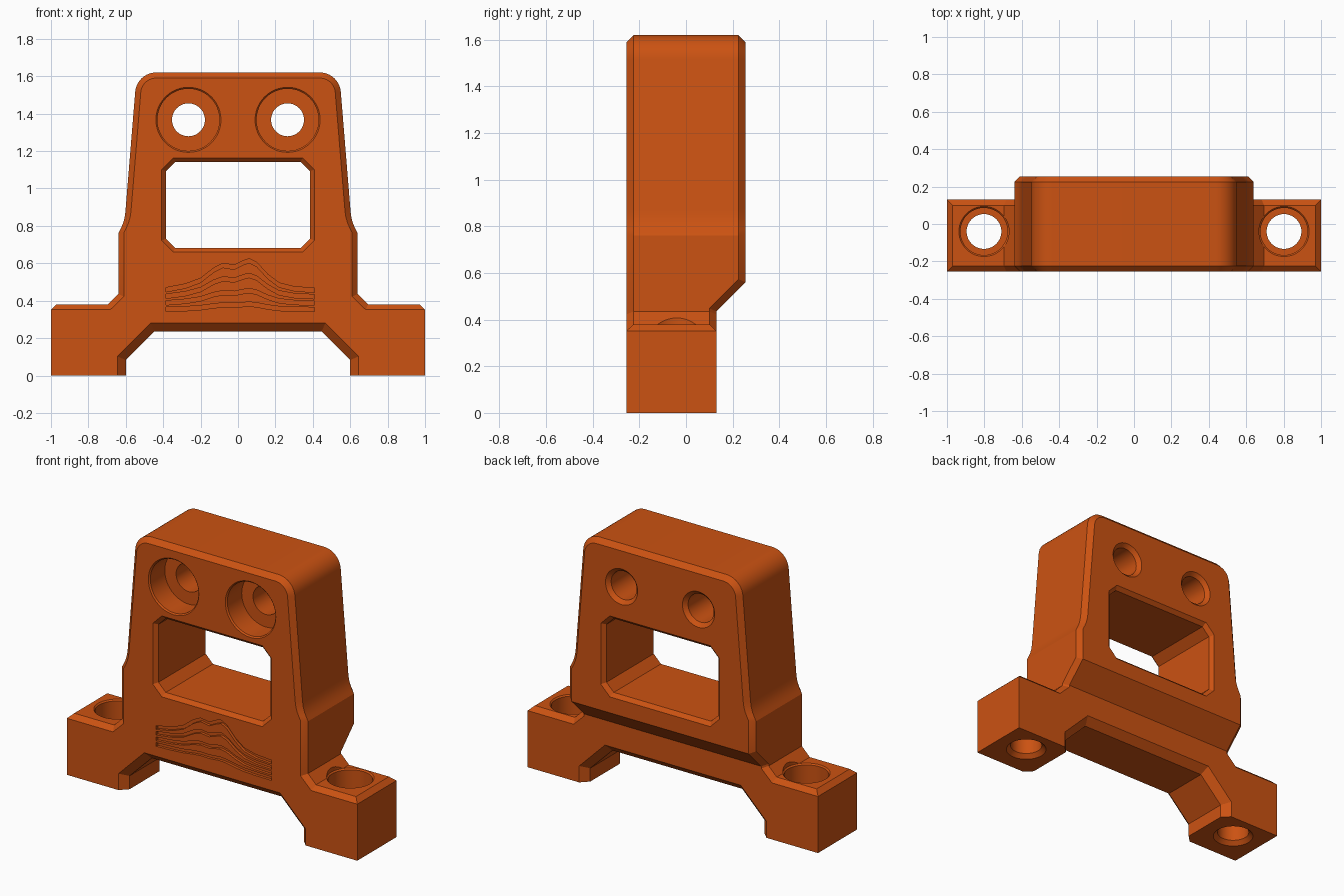
import bpy, bmesh, math

if "Cube" in bpy.data.objects:
    bpy.data.objects.remove(bpy.data.objects["Cube"])

orange = bpy.data.materials.new("orange")
orange.diffuse_color = (0.60, 0.085, 0.006, 1)
orange.use_nodes = True
orange.node_tree.nodes["Principled BSDF"].inputs["Base Color"].default_value = orange.diffuse_color


def loft(name, layers):
    """Closed solid through matching rings of 3D points."""
    bm = bmesh.new()
    rings = [[bm.verts.new(p) for p in ring] for ring in layers]
    n = len(rings[0])
    for a, b in zip(rings, rings[1:]):
        for i in range(n):
            j = (i + 1) % n
            bm.faces.new((a[i], a[j], b[j], b[i]))
    bm.faces.new(rings[0])
    bm.faces.new(rings[-1])
    bmesh.ops.remove_doubles(bm, verts=bm.verts, dist=1e-5)
    bmesh.ops.recalc_face_normals(bm, faces=bm.faces)
    me = bpy.data.meshes.new(name)
    bm.to_mesh(me)
    bm.free()
    ob = bpy.data.objects.new(name, me)
    me.materials.append(orange)
    bpy.context.collection.objects.link(ob)
    return ob


def combine(target, tool, operation="DIFFERENCE"):
    mod = target.modifiers.new("cut", "BOOLEAN")
    mod.operation, mod.solver, mod.object = operation, "EXACT", tool
    bpy.context.view_layer.objects.active = target
    bpy.ops.object.modifier_apply(modifier=mod.name)
    bpy.data.objects.remove(tool)


def mirrored(half):
    return half + [(-x, z) for x, z in reversed(half)]


def xz_loft(name, steps):
    return loft(name, [[(x, y, z) for x, z in ring] for y, ring in steps])


def bore(name, place, steps, n=48):
    """Stepped round cutter; steps are (depth, radius)."""
    ang = [2 * math.pi * i / n for i in range(n)]
    return loft(name, [[place(r * math.cos(a), r * math.sin(a), d) for a in ang]
                       for d, r in steps])


# Outer silhouette; c is the chamfer inset
def silhouette(c):
    pts = [(1, 0), (1, 0.352)]
    pts.append((0.97, 0.38) if c == 0 else (1, 0.352))
    k = c * 0.41
    pts += [(0.695 - k, 0.38 - c * 28 / 30), (0.64 - c, 0.435 - k)]
    pts += [(0.64 - c, 0.76 + k * 0.4)]
    pts += [(x - c, z + k * 0.4) for x, z in
            ((0.627, 0.785), (0.616, 0.81), (0.607, 0.84), (0.602, 0.875))]
    for i in range(11):
        a = math.radians(4.5 + 85.5 * i / 10)
        pts.append((0.438 + (0.112 - c) * math.cos(a), 1.508 + (0.112 - c) * math.sin(a)))
    return mirrored(pts)


full, inset = silhouette(0), silhouette(0.03)


def slab(name, back):
    return xz_loft(name, [(-0.255, inset), (-0.225, full), (back - 0.03, full), (back, inset)])


# Thin base slab plus thick upright with a sloped underside
body = slab("bracket_body", 0.13)
upright = slab("upright", 0.255)
s = math.sqrt(0.5)
section = [(-0.8, 1), (-1.2, 1), (-1.2, -0.806), (-0.61, -0.216),
           (0.61, -0.216), (1.2, -0.806), (1.2, 1)]
combine(upright, loft("slope_cutter", [
    [(x, (n + t) * s, (t - n) * s) for x, n in section] for t in (-1.5, 1.5)]))
combine(body, upright, "UNION")

# Arch under the base
arch = mirrored([(0.60, -0.1), (0.60, 0.083), (0.447, 0.235)])
arch_big = mirrored([(0.645, -0.1), (0.645, 0.102), (0.467, 0.28)])
combine(body, xz_loft("arch_cutter", [
    (-0.3, arch_big), (-0.255, arch_big), (-0.21, arch),
    (0.085, arch), (0.13, arch_big), (0.3, arch_big)]))

# Window with clipped corners
win = mirrored([(0.335, 0.682), (0.385, 0.732), (0.385, 1.092), (0.335, 1.142)])
win_big = mirrored([(0.346, 0.66), (0.408, 0.722), (0.408, 1.102), (0.346, 1.164)])
combine(body, xz_loft("window_cutter", [
    (-0.3, win_big), (-0.255, win_big), (-0.232, win),
    (0.232, win), (0.255, win_big), (0.3, win_big)]))

for side in (-1, 1):
    # Counterbored holes through the upright
    combine(body, bore("upright_hole", lambda u, v, d: (side * 0.265 + u, d, 1.367 + v), [
        (-0.3, 0.174), (-0.255, 0.174), (-0.247, 0.166), (-0.105, 0.166), (-0.105, 0.088),
        (0.232, 0.088), (0.255, 0.111), (0.3, 0.111)]))
    # Counterbored screw holes through the feet
    combine(body, bore("foot_hole", lambda u, v, d: (side * 0.802 + u, -0.04 + v, d), [
        (-0.1, 0.118), (0, 0.118), (0.025, 0.093), (0.23, 0.093), (0.23, 0.126),
        (0.372, 0.126), (0.38, 0.134), (0.5, 0.134)]))

# Engraved wavy ridge lines
ridge = [(-0.385, 0), (-0.28, 0.02), (-0.2, 0.05), (-0.13, 0.105), (-0.08, 0.13),
         (-0.02, 0.12), (0.03, 0.145), (0.06, 0.155), (0.1, 0.135), (0.16, 0.07),
         (0.22, 0.025), (0.3, 0.005), (0.41, -0.003)]
for i, amp in enumerate((1.0, 0.72, 0.42, 0.18)):
    top = 0.47 - 0.035 * i
    line = [(x, top + amp * h) for x, h in ridge]
    line += [(x, top - 0.023 + amp * h) for x, h in reversed(ridge)]
    combine(body, xz_loft("groove_cutter", [(-0.3, line), (-0.238, line)]))

# Smooth the round surfaces, keep the chamfers crisp
bpy.ops.object.select_all(action="DESELECT")
body.select_set(True)
bpy.context.view_layer.objects.active = body
bpy.ops.object.shade_smooth_by_angle(angle=math.radians(25))
